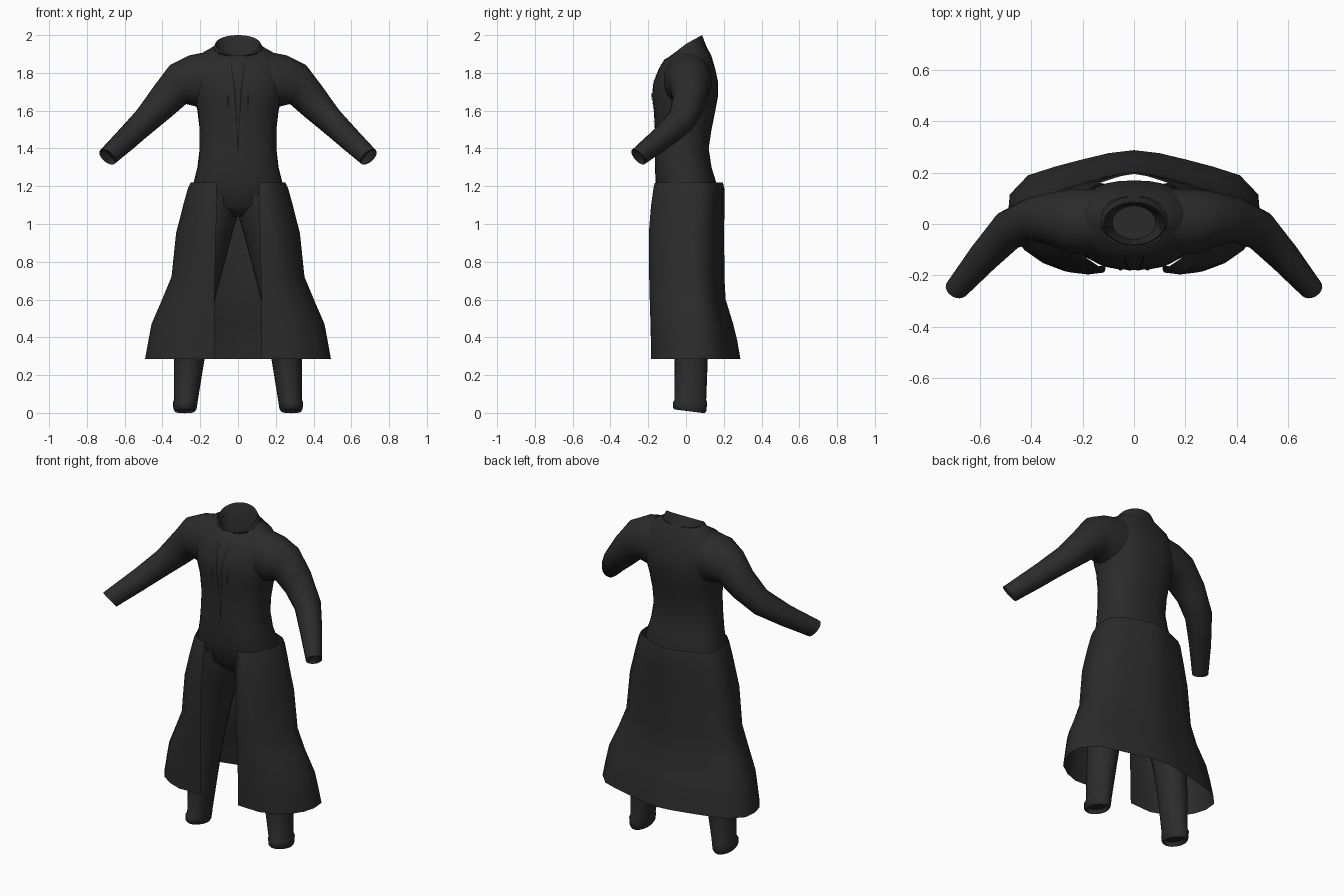
import bpy, bmesh, math
from mathutils import Vector
from mathutils.bvhtree import BVHTree

if "Cube" in bpy.data.objects:
    bpy.data.objects.remove(bpy.data.objects["Cube"])


def material(name, value):
    m = bpy.data.materials.new(name)
    m.diffuse_color = (value, value, value, 1)
    m.use_nodes = True
    m.node_tree.nodes["Principled BSDF"].inputs["Base Color"].default_value = m.diffuse_color
    return m


cloth = material("charcoal cloth", 0.024)
seam = material("dark seam", 0.010)


def loft(name, rings, closed=True, cap_start=False, cap_end=False, mat=cloth, angle=50):
    """Skin a list of point rings into one smooth object."""
    bm = bmesh.new()
    rows = [[bm.verts.new(p) for p in r] for r in rings]
    n = len(rows[0])
    for a, b in zip(rows, rows[1:]):
        for i in range(n if closed else n - 1):
            j = (i + 1) % n
            bm.faces.new((a[i], a[j], b[j], b[i]))
    if cap_start:
        bm.faces.new(rows[0][::-1])
    if cap_end:
        bm.faces.new(rows[-1])
    bmesh.ops.recalc_face_normals(bm, faces=bm.faces)
    me = bpy.data.meshes.new(name)
    bm.to_mesh(me)
    bm.free()
    ob = bpy.data.objects.new(name, me)
    bpy.context.collection.objects.link(ob)
    me.materials.append(mat)
    bpy.ops.object.select_all(action='DESELECT')
    ob.select_set(True)
    bpy.context.view_layer.objects.active = ob
    bpy.ops.object.shade_smooth_by_angle(angle=math.radians(angle))
    return ob


def spow(v, e):
    return math.copysign(abs(v) ** e, v)


def body_ring(zf, zs, zb, hw, yf, yb, n=32, e=0.85):
    """Rounded ring with separate front, side and back heights."""
    pts = []
    for i in range(n):
        t = 2 * math.pi * i / n
        c, s = spow(math.cos(t), e), spow(math.sin(t), e)
        mid, half = (yf + yb) / 2, (yb - yf) / 2
        z = zs + (zb - zs) * s if s > 0 else zs + (zf - zs) * -s
        pts.append((hw * c, mid + half * s, z))
    return pts


# Torso: level, half width, front, back
levels = [(1.04, 0.08, -0.08, 0.10), (1.10, 0.24, -0.135, 0.16), (1.22, 0.235, -0.16, 0.16),
          (1.30, 0.215, -0.165, 0.135), (1.40, 0.203, -0.165, 0.12), (1.50, 0.203, -0.165, 0.135),
          (1.60, 0.215, -0.17, 0.155), (1.68, 0.235, -0.18, 0.17), (1.75, 0.24, -0.172, 0.17),
          (1.82, 0.235, -0.145, 0.155)]
rings = [body_ring(z, z, z, hw, yf, yb) for z, hw, yf, yb in levels]
# Neckline, which dips at the front
rings += [body_ring(1.87, 1.90, 1.89, 0.20, -0.115, 0.135),
          body_ring(1.888, 1.94, 1.94, 0.13, -0.085, 0.108)]
torso = loft("torso", rings, cap_start=True)

# Collar rising at the back, with its lining
collar = [body_ring(1.888, 1.94, 1.94, 0.13, -0.085, 0.108, e=1),
          body_ring(1.892, 1.955, 2.0, 0.118, -0.08, 0.085, e=1),
          body_ring(1.88, 1.94, 1.985, 0.108, -0.072, 0.077, e=1),
          body_ring(1.80, 1.80, 1.80, 0.085, -0.06, 0.07, e=1)]
loft("collar", collar, cap_end=True)

# Sleeves: top x, z / bottom x, z / y centre, half depth, forward tilt
sleeve = [(0.10, 1.925, 0.14, 1.60, 0.01, 0.13, 0),
          (0.26, 1.892, 0.235, 1.625, 0.01, 0.128, 0),
          (0.36, 1.842, 0.275, 1.635, 0.02, 0.105, 0),
          (0.445, 1.73, 0.35, 1.57, 0.015, 0.088, 0),
          (0.53, 1.61, 0.45, 1.488, -0.025, 0.078, 0),
          (0.62, 1.505, 0.555, 1.40, -0.13, 0.062, -0.01),
          (0.722, 1.395, 0.66, 1.315, -0.252, 0.045, -0.02),
          (0.70, 1.392, 0.655, 1.335, -0.235, 0.034, -0.015)]


def sleeve_rings(side, n=18):
    tops = [Vector((a, y + t, b)) for a, b, c, d, y, h, t in sleeve]
    bots = [Vector((c, y - t, d)) for a, b, c, d, y, h, t in sleeve]
    mids = [(p + q) / 2 for p, q in zip(tops, bots)]
    out = []
    for k, row in enumerate(sleeve):
        a, b = max(k - 1, 0), min(k + 1, 6)
        up = (tops[k] - bots[k]) / 2
        depth = (mids[b] - mids[a]).cross(up).normalized() * row[5]
        ring = []
        for i in range(n):
            t = 2 * math.pi * i / n
            p = mids[k] + up * math.cos(t) + depth * math.sin(t)
            ring.append((p.x * side, p.y, p.z))
        out.append(ring)
    return out


# Trouser legs: level, inner x, outer x, front, back
leg = [(1.16, 0.0, 0.235, -0.15, 0.155), (1.05, 0.0, 0.265, -0.145, 0.16),
       (0.95, 0.03, 0.285, -0.13, 0.155), (0.80, 0.07, 0.30, -0.11, 0.145),
       (0.60, 0.122, 0.315, -0.085, 0.13), (0.40, 0.158, 0.332, -0.068, 0.12),
       (0.28, 0.178, 0.338, -0.062, 0.115), (0.07, 0.212, 0.338, -0.06, 0.107),
       (0.055, 0.214, 0.345, -0.07, 0.112), (0.02, 0.22, 0.342, -0.07, 0.108),
       (0.008, 0.228, 0.335, -0.06, 0.10), (0.03, 0.24, 0.32, -0.045, 0.085)]


def leg_rings(side, n=20):
    out = []
    for k, (z, xi, xo, yf, yb) in enumerate(leg):
        ring = []
        for i in range(n):
            t = 2 * math.pi * i / n
            s = math.sin(t)
            tilt = -0.01 * s if k > 8 else 0
            ring.append((side * ((xi + xo) / 2 + (xo - xi) / 2 * math.cos(t)),
                         (yf + yb) / 2 + (yb - yf) / 2 * s, z + tilt))
        out.append(ring)
    return out


for side, label in ((1, "left"), (-1, "right")):
    loft(label + "_sleeve", sleeve_rings(side), cap_end=True)
    loft(label + "_trouser_leg", leg_rings(side), cap_end=True)

# Coat skirt, open at the front: level, half width, front edge x, front, back
skirt = [(1.22, 0.25, 0.11, -0.165, 0.195), (1.19, 0.265, 0.11, -0.172, 0.203),
         (1.10, 0.29, 0.112, -0.185, 0.203), (0.95, 0.328, 0.117, -0.197, 0.202),
         (0.72, 0.352, 0.122, -0.195, 0.203), (0.60, 0.402, 0.125, -0.192, 0.21),
         (0.47, 0.458, 0.125, -0.188, 0.25), (0.38, 0.475, 0.125, -0.186, 0.272),
         (0.285, 0.492, 0.125, -0.184, 0.288)]
# Half outline from front to back as fractions of width and depth
outline = [(0.55, -1.0), (0.72, -0.83), (0.87, -0.55), (0.96, -0.2), (1.0, 0.12),
           (0.985, 0.4), (0.84, 0.66), (0.62, 0.78), (0.42, 0.87), (0.2, 0.96)]
rows = []
for z, w, xe, yf, yb in skirt:
    half = [(xe, yf * 0.96, z)]
    half += [(fx * w, -fy * yf if fy < 0 else fy * yb, z) for fx, fy in outline]
    rows.append(half + [(0, yb, z)] + [(-x, y, h) for x, y, h in reversed(half)])
loft("coat_skirt", rows, closed=False)

# Thin seams laid on the chest
bm = bmesh.new()
bm.from_mesh(torso.data)
surface = BVHTree.FromBMesh(bm)
bm.free()


def on_chest(x, z):
    hit = surface.ray_cast(Vector((x, -1, z)), Vector((0, 1, 0)))[0]
    return (x, hit.y - 0.004, z)


def strip(name, path, width):
    """Tapered ribbon that follows the chest along (x, z) points."""
    steps = []
    for (x0, z0), (x1, z1) in zip(path, path[1:]):
        steps += [(x0 + (x1 - x0) * i / 6, z0 + (z1 - z0) * i / 6) for i in range(6)]
    steps.append(path[-1])
    last = len(steps) - 1
    rings = []
    for i, (x, z) in enumerate(steps):
        h = width / 2 * (0.25 + 0.75 * math.sin(math.pi * i / last))
        rings.append([on_chest(x - h, z), on_chest(x + h, z)])
    loft(name, rings, closed=False, mat=seam)


for side, label in ((1, "left"), (-1, "right")):
    strip(label + "_lapel_seam", [(side * 0.038, 1.86), (side * 0.016, 1.70), (side * 0.006, 1.5)], 0.009)
    strip(label + "_chest_fold", [(side * 0.053, 1.69), (side * 0.053, 1.615)], 0.012)
strip("front_closure", [(0, 1.50), (0, 1.375)], 0.014)
